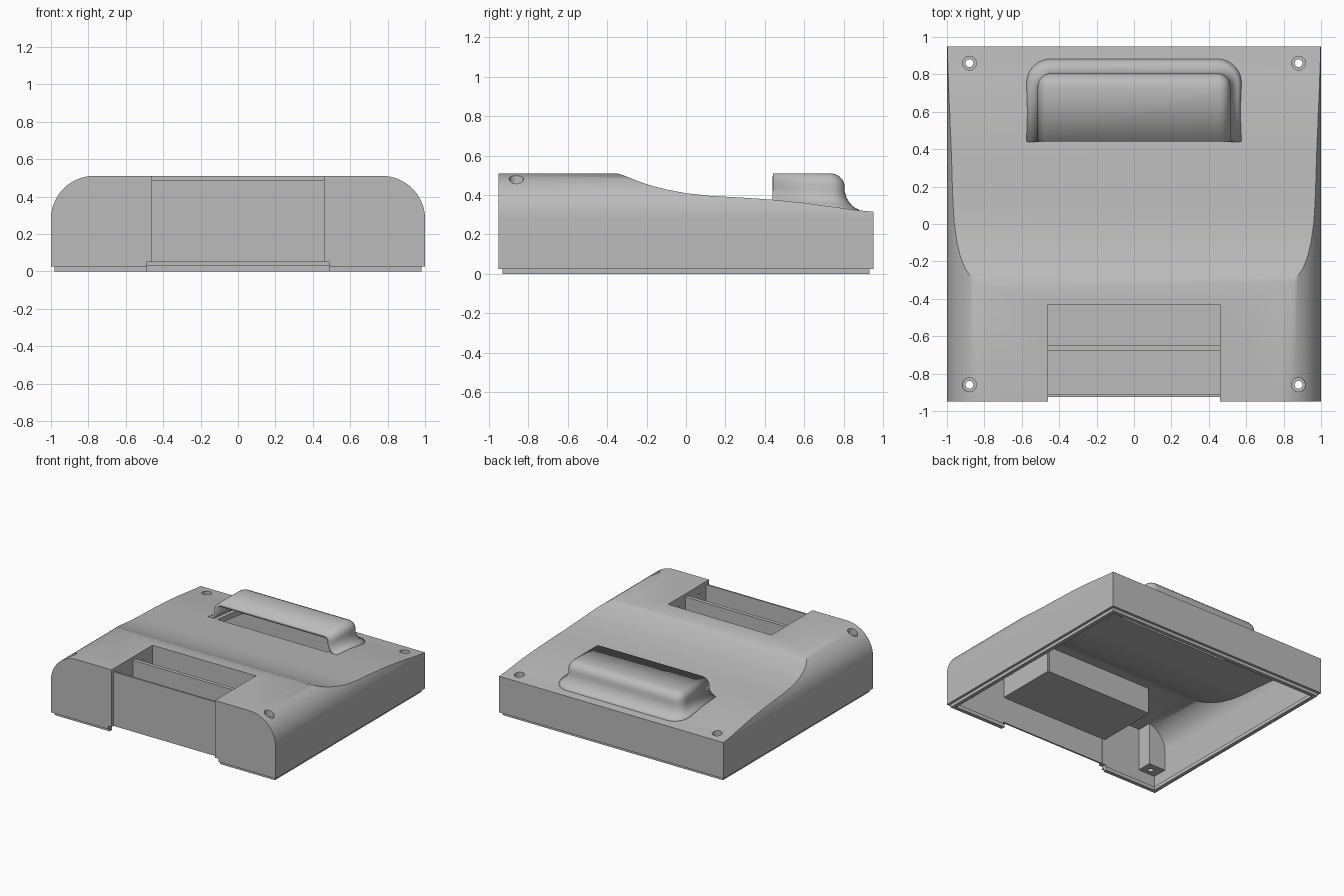
import bpy, bmesh, math
from mathutils import Matrix

cube = bpy.data.objects.get("Cube")
if cube:
    bpy.data.objects.remove(cube, do_unlink=True)

grey = bpy.data.materials.new("plain grey")
grey.use_nodes = True
COLOUR = (0.5, 0.5, 0.5, 1)
grey.diffuse_color = COLOUR
grey.node_tree.nodes["Principled BSDF"].inputs["Base Color"].default_value = COLOUR


def make(name, bm):
    mesh = bpy.data.meshes.new(name)
    bm.to_mesh(mesh)
    bm.free()
    mesh.materials.append(grey)
    obj = bpy.data.objects.new(name, mesh)
    bpy.context.collection.objects.link(obj)
    return obj


def box(name, x0, x1, y0, y1, z0, z1):
    bm = bmesh.new()
    bmesh.ops.create_cube(bm, size=1)
    bmesh.ops.scale(bm, vec=(x1 - x0, y1 - y0, z1 - z0), verts=bm.verts)
    bmesh.ops.translate(bm, vec=((x0 + x1) / 2, (y0 + y1) / 2, (z0 + z1) / 2), verts=bm.verts)
    return make(name, bm)


def cylinder(x, y, z0, z1, r, turn=None):
    bm = bmesh.new()
    bmesh.ops.create_cone(bm, cap_ends=True, segments=24, radius1=r, radius2=r, depth=z1 - z0)
    if turn:
        bmesh.ops.rotate(bm, matrix=Matrix.Rotation(math.pi / 2, 3, turn), verts=bm.verts)
    bmesh.ops.translate(bm, vec=(x, y, (z0 + z1) / 2), verts=bm.verts)
    return make("cutter", bm)


def prism(name, pts, place, vec):
    bm = bmesh.new()
    face = bm.faces.new([bm.verts.new(place(a, b)) for a, b in pts])
    new = bmesh.ops.extrude_face_region(bm, geom=[face])["geom"]
    bmesh.ops.translate(bm, vec=vec, verts=[v for v in new if isinstance(v, bmesh.types.BMVert)])
    bmesh.ops.recalc_face_normals(bm, faces=bm.faces)
    return make(name, bm)


def boolean(obj, other, op="DIFFERENCE"):
    mod = obj.modifiers.new("cut", "BOOLEAN")
    mod.object, mod.operation, mod.solver = other, op, "EXACT"
    bpy.context.view_layer.update()
    deps = bpy.context.evaluated_depsgraph_get()
    mesh = bpy.data.meshes.new_from_object(obj.evaluated_get(deps))
    obj.modifiers.clear()
    obj.data = mesh
    bpy.data.objects.remove(other, do_unlink=True)


# Top slope, as (y, z)
SLOPE = [(-.35, .51), (-.32, .501), (-.28, .485), (-.23, .465), (-.17, .446), (-.1, .428),
         (0, .409), (.12, .396), (.3, .386), (.44, .376), (.6, .36), (.75, .34),
         (.85, .325), (.95, .315)]
TOP = .51


def surface(y):
    for (y0, z0), (y1, z1) in zip(SLOPE, SLOPE[1:]):
        if y <= y1:
            return z0 + (z1 - z0) * (y - y0) / (y1 - y0)
    return SLOPE[-1][1]


def body(name, t, bottom):
    """Rounded block cut to the sloping profile, inset by t."""
    r, cx = .23 - t, .77
    arc = [(cx + r * math.cos(a), TOP - .23 + r * math.sin(a))
           for a in (math.pi / 2 * i / 16 for i in range(17))]
    section = [(1 - t, bottom)] + arc
    section += [(-x, z) for x, z in reversed(section)]
    block = prism(name, section, lambda x, z: (x, t - .95, z), (0, 1.9 - 2 * t, 0))
    profile = [(-1.2, -.3), (-1.2, .9), (-.37, .52)] + SLOPE + [(1.2, .29), (1.2, -.3)]
    slab = prism("cutter", [(y, z - t) for y, z in profile],
                 lambda y, z: (-1.2, y, z), (2.4, 0, 0))
    boolean(block, slab, "INTERSECT")
    return block


# Hollow shell with solid screw posts in its corners
SCREWS = [(sx * .88, sy * .86) for sx in (-1, 1) for sy in (-1, 1)]
shell = body("shell", 0, .025)
cavity = body("cavity", .04, -.1)
for x, y in SCREWS:
    xs = sorted((math.copysign(.81, x), math.copysign(1.1, x)))
    ys = sorted((math.copysign(.79, y), math.copysign(1.1, y)))
    boolean(cavity, box("cutter", *xs, *ys, .125, .8))
boolean(shell, cavity)

# Screw holes with wide upper recesses
for x, y in SCREWS:
    boolean(shell, cylinder(x, y, .44 if y < 0 else .28, .7, .037))
    boolean(shell, cylinder(x, y, -.1, .7, .021))

# Openings for the front pocket, front notch and rear hood
boolean(shell, box("cutter", -.46, .46, -1.1, -.43, -.1, .7))
boolean(shell, box("cutter", -.49, .49, -1.1, -.85, -.1, .05))
boolean(shell, box("cutter", -.49, .49, .44, .78, .2, .6))

# Inset rim along the bottom
rim = box("bottom_rim", -.98, .98, -.93, .93, 0, .03)
boolean(rim, box("cutter", -.95, .95, -.9, .9, -.1, .2))
boolean(rim, box("cutter", -.49, .49, -1.1, -.85, -.1, .2))

# Front pocket
parts = [
    box("pocket_floor", -.47, .47, -.92, -.41, .26, .28),
    box("pocket_back", -.47, .47, -.43, -.405, .26, .49),
    box("pocket_divider", -.465, .465, -.68, -.65, .27, .485),
    box("front_panel", -.47, .47, -.925, -.912, .05, .485),
]
for side, x0, x1 in (("left", .46, .485), ("right", -.485, -.46)):
    wall = box("pocket_wall_" + side, x0, x1, -.922, -.41, .26, .49)
    for y in (-.82, -.56):
        boolean(wall, cylinder((x0 + x1) / 2, y, .38, .48, .014, "Y"))
    parts.append(wall)

# Rear hood: stacked U-shaped rings, flared at the base and rounded on top
RINGS = [(.06, 0), (.04, .06), (.022, .15), (.008, .3), (0, .48), (0, .66),
         (-.007, .8), (-.022, .92), (-.042, .985), (-.062, 1)]


def hood_ring(bm, off, rise):
    w, back, r = .515 + off, .805 + off * 1.3, .07 + off
    half = [(w, .44)] + [(w - r + r * math.cos(a), back - r + r * math.sin(a))
                         for a in (math.pi / 2 * i / 8 for i in range(9))]
    path = [(-x, y) for x, y in half] + half[::-1]
    return [bm.verts.new((x, y, surface(y) + (TOP - surface(y)) * rise)) for x, y in path]


bm = bmesh.new()
rings = [hood_ring(bm, *ring) for ring in RINGS]
for low, high in zip(rings, rings[1:]):
    for i in range(len(low) - 1):
        bm.faces.new((low[i], high[i], high[i + 1], low[i + 1]))
bm.faces.new(rings[-1][::-1])
hood = make("rear_hood", bm)
solid = hood.modifiers.new("thickness", "SOLIDIFY")
solid.thickness, solid.offset = .025, -1

# Smooth the curved surfaces and keep the edges sharp
bpy.ops.object.select_all(action="DESELECT")
for obj in [shell, rim, hood] + parts:
    obj.select_set(True)
bpy.context.view_layer.objects.active = shell
bpy.ops.object.shade_smooth_by_angle(angle=math.radians(30))
